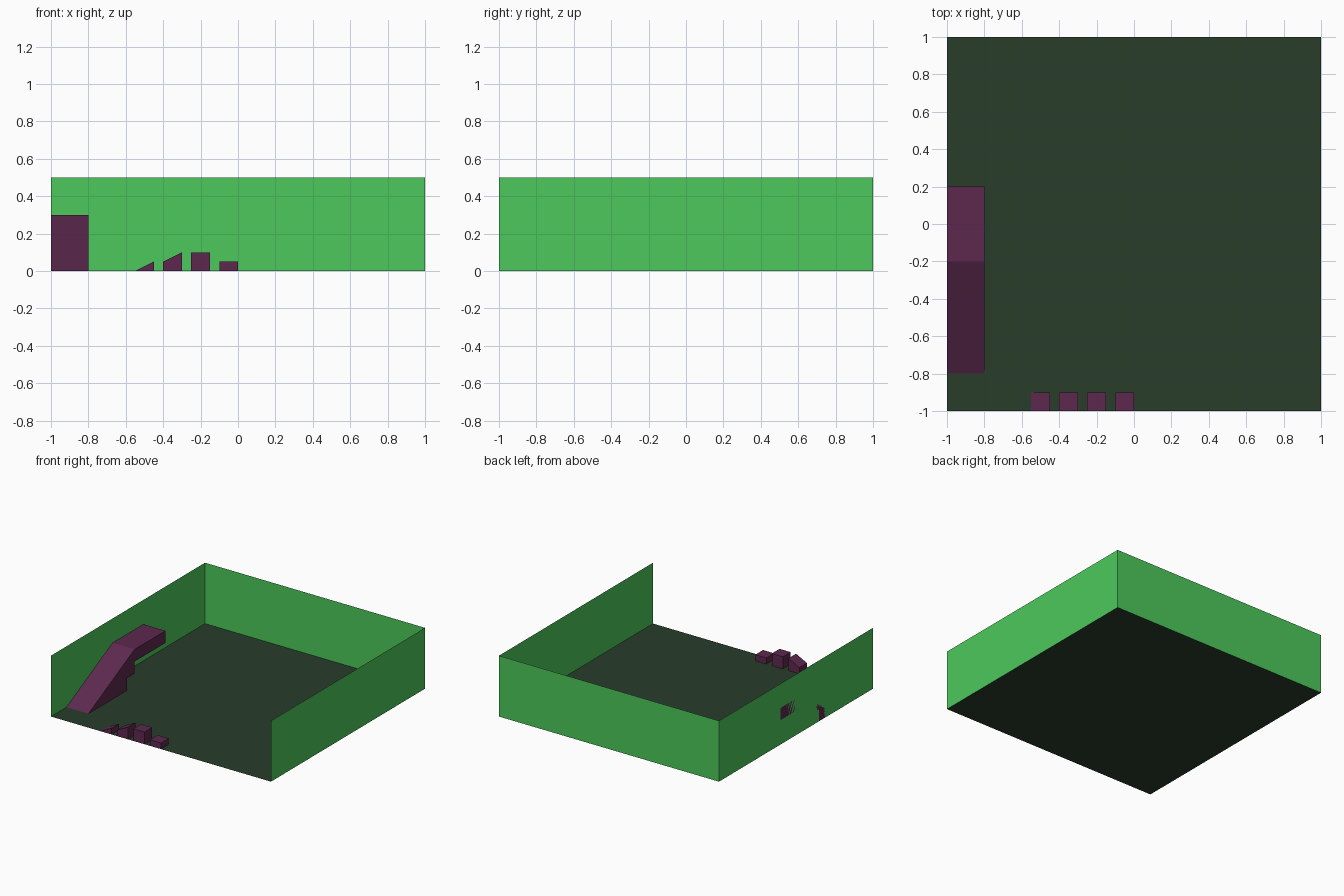
import bpy

if "Cube" in bpy.data.objects:
    bpy.data.objects.remove(bpy.data.objects["Cube"])


def material(name, rgb):
    m = bpy.data.materials.new(name)
    m.diffuse_color = (*rgb, 1)
    m.use_nodes = True
    m.node_tree.nodes["Principled BSDF"].inputs["Base Color"].default_value = m.diffuse_color
    return m


wall_green = material("wall_green", (0.072, 0.584, 0.105))
floor_green = material("floor_green", (0.021, 0.048, 0.024))
purple = material("purple", (0.109, 0.022, 0.076))


def make(name, verts, faces, mat):
    me = bpy.data.meshes.new(name)
    me.from_pydata(verts, [], faces)
    me.materials.append(mat)
    ob = bpy.data.objects.new(name, me)
    bpy.context.collection.objects.link(ob)
    return ob


def prism(name, near, far, mat):
    """Solid between two matching outlines; near winds outward-facing."""
    n = len(near)
    sides = [(i, i + n, (i + 1) % n + n, (i + 1) % n) for i in range(n)]
    caps = [tuple(range(n)), tuple(range(2 * n - 1, n - 1, -1))]
    return make(name, near + far, sides + caps, mat)


# Floor sheet
make("floor", [(-1, -1, 0), (1, -1, 0), (1, 1, 0), (-1, 1, 0)], [(0, 1, 2, 3)], floor_green)

# Three thin walls, open at the front
corners = [(-1, -1), (-1, 1), (1, 1), (1, -1)]
for i, name in enumerate(("left_wall", "back_wall", "right_wall")):
    (ax, ay), (bx, by) = corners[i], corners[i + 1]
    make(name, [(ax, ay, 0), (bx, by, 0), (bx, by, 0.5), (ax, ay, 0.5)], [(0, 1, 2, 3)], wall_green)

# Ramp leading to an overhanging ledge, stepped underneath (y, z profile)
profile = [(-0.8, 0), (-0.3, 0), (-0.3, 0.1), (-0.2, 0.1),
           (-0.2, 0.2), (0.2, 0.2), (0.2, 0.3), (-0.2, 0.3)]
prism("ramp_ledge", [(-0.8, y, z) for y, z in profile],
      [(-1, y, z) for y, z in profile], purple)

# Row of small blocks along the front edge: left x, left height, right height
blocks = [("low_wedge", -0.55, 0, 0.05), ("high_wedge", -0.4, 0.05, 0.1),
          ("tall_block", -0.25, 0.1, 0.1), ("short_block", -0.1, 0.05, 0.05)]
for name, x, hl, hr in blocks:
    outline = [(x, 0), (x + 0.1, 0), (x + 0.1, hr)] + ([(x, hl)] if hl else [])
    prism(name, [(px, -1, z) for px, z in outline],
          [(px, -0.9, z) for px, z in outline], purple)
